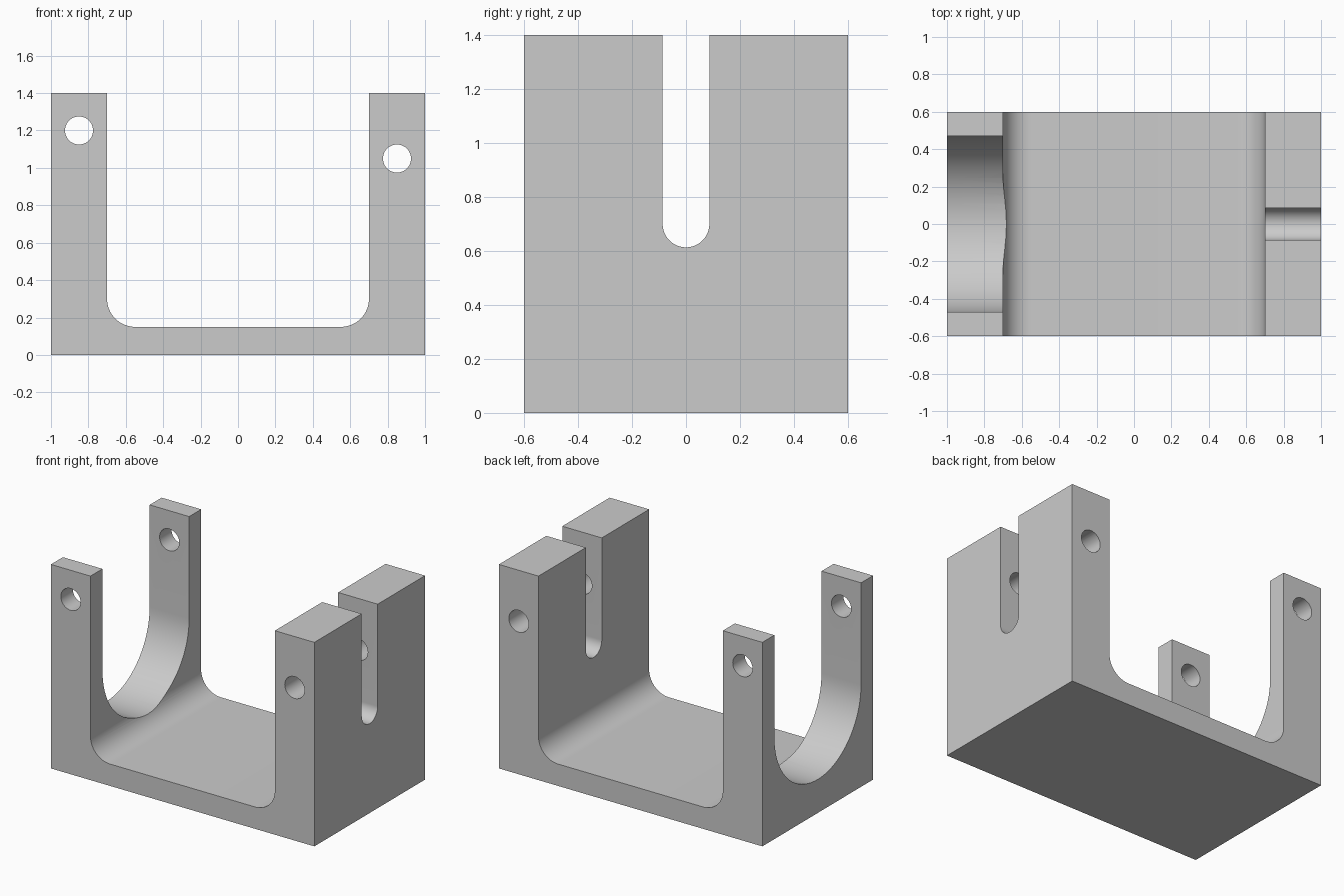
import bpy, bmesh, math
from mathutils import Vector

if "Cube" in bpy.data.objects:
    bpy.data.objects.remove(bpy.data.objects["Cube"], do_unlink=True)

grey = bpy.data.materials.new("plain grey")
grey.use_nodes = True
grey.diffuse_color = (0.6, 0.6, 0.6, 1)
grey.node_tree.nodes["Principled BSDF"].inputs["Base Color"].default_value = (0.6, 0.6, 0.6, 1)


def arc(cx, cz, r, start, end, steps):
    """Points on an arc, angles in degrees."""
    angles = [math.radians(start + (end - start) * i / steps) for i in range(steps + 1)]
    return [(cx + r * math.cos(a), cz + r * math.sin(a)) for a in angles]


def extrude(name, outline, axis, start, end):
    """Solid from an outline of (horizontal, z) points, extruded along x or y."""
    bm = bmesh.new()
    place = (lambda u, z: (u, start, z)) if axis == "y" else (lambda u, z: (start, u, z))
    face = bm.faces.new([bm.verts.new(place(u, z)) for u, z in outline])
    moved = bmesh.ops.extrude_face_region(bm, geom=[face])["geom"]
    shift = Vector((0, end - start, 0)) if axis == "y" else Vector((end - start, 0, 0))
    bmesh.ops.translate(bm, vec=shift, verts=[g for g in moved if isinstance(g, bmesh.types.BMVert)])
    bmesh.ops.recalc_face_normals(bm, faces=bm.faces)
    mesh = bpy.data.meshes.new(name)
    bm.to_mesh(mesh)
    bm.free()
    mesh.materials.append(grey)
    obj = bpy.data.objects.new(name, mesh)
    bpy.context.collection.objects.link(obj)
    return obj


# U-shaped body with filleted inner corners
inner, floor, fillet, height, depth = 0.7, 0.15, 0.15, 1.4, 0.6
outline = [(-1, height), (-1, 0), (1, 0), (1, height), (inner, height)]
outline += arc(inner - fillet, floor + fillet, fillet, 0, -90, 16)
outline += arc(fillet - inner, floor + fillet, fillet, 270, 180, 16)
outline += [(-inner, height)]
bracket = extrude("bracket", outline, "y", -depth, depth)


# Round-bottomed slots in the walls and pin holes along y
def slot(name, radius, start, end):
    points = [(radius, 1.6), (-radius, 1.6)] + arc(0, 0.7, radius, 180, 360, 40)
    return extrude(name, points, "x", start, end)


def hole(name, x, z):
    return extrude(name, arc(x, z, 0.075, 0, 360, 40)[:-1], "y", -0.8, 0.8)


cutters = [
    slot("wide_slot_cutter", 0.47, -1.2, -0.6),
    slot("narrow_slot_cutter", 0.0865, 0.6, 1.2),
    hole("right_hole_cutter", -0.85, 1.2),
    hole("left_hole_cutter", 0.85, 1.05),
]
bpy.context.view_layer.objects.active = bracket
for cutter in cutters:
    mod = bracket.modifiers.new(cutter.name, "BOOLEAN")
    mod.operation, mod.solver, mod.object = "DIFFERENCE", "EXACT", cutter
    bpy.ops.object.modifier_apply(modifier=mod.name)
for cutter in cutters:
    bpy.data.objects.remove(cutter, do_unlink=True)

# Smooth curved walls, crisp edges
bpy.ops.object.select_all(action="DESELECT")
bracket.select_set(True)
bpy.ops.object.shade_smooth_by_angle(angle=math.radians(30))
